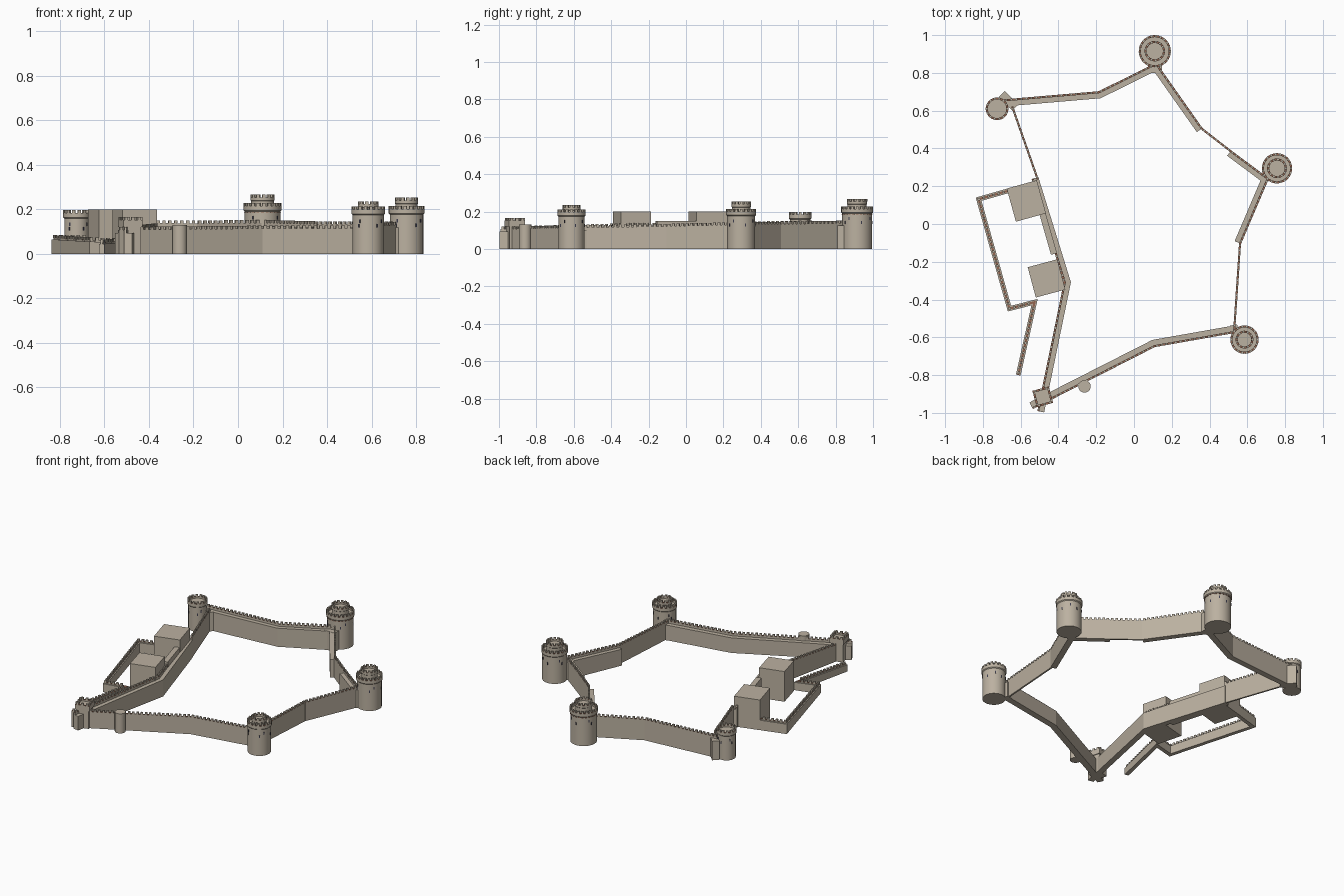
import bpy, bmesh, math
from mathutils import Vector, Matrix

if "Cube" in bpy.data.objects:
    bpy.data.objects.remove(bpy.data.objects["Cube"], do_unlink=True)


def material(name, rgb):
    m = bpy.data.materials.new(name)
    m.use_nodes = True
    m.diffuse_color = (*rgb, 1)
    m.node_tree.nodes["Principled BSDF"].inputs["Base Color"].default_value = (*rgb, 1)
    return m


MATS = [material("stone", (0.5, 0.44, 0.355)),
        material("brick", (0.3, 0.13, 0.08)),
        material("dark opening", (0.05, 0.05, 0.08))]
STONE, BRICK, DARK = 0, 1, 2
PAR = 0.011      # parapet thickness
NOTCH = 0.013    # merlon height
PITCH = 0.026    # merlon spacing


def finish(bm, name, smooth=False):
    bmesh.ops.recalc_face_normals(bm, faces=bm.faces)
    me = bpy.data.meshes.new(name)
    bm.to_mesh(me)
    bm.free()
    for m in MATS:
        me.materials.append(m)
    ob = bpy.data.objects.new(name, me)
    bpy.context.collection.objects.link(ob)
    if smooth:
        bpy.ops.object.select_all(action="DESELECT")
        ob.select_set(True)
        bpy.context.view_layer.objects.active = ob
        bpy.ops.object.shade_smooth_by_angle(angle=math.radians(35))
    return ob


def add_box(bm, centre, size, angle, mat=STONE):
    mx = (Matrix.Translation(centre) @ Matrix.Rotation(angle, 4, "Z")
          @ Matrix.Diagonal((*size, 1)))
    made = bmesh.ops.create_cube(bm, size=1, matrix=mx)
    for f in {f for v in made["verts"] for f in v.link_faces}:
        f.material_index = mat


def block(name, x, y, sx, sy, z0, z1, degrees):
    bm = bmesh.new()
    add_box(bm, (x, y, (z0 + z1) / 2), (sx, sy, z1 - z0), math.radians(degrees))
    return finish(bm, name)


def wall(name, pts, width, base=0.0, step=0.014, inset=0.0, closed=False):
    """Battlemented wall; pts follow the outer face, inside on the left, z = merlon top."""
    P = [Vector(p) for p in pts]
    n = len(P)
    segs = n if closed else n - 1
    normals = []
    for i in range(segs):
        d = P[(i + 1) % n] - P[i]
        normals.append(Vector((-d.y, d.x, 0)).normalized())
    bm = bmesh.new()
    rings = []
    for i, p in enumerate(P):
        a = normals[i - 1] if (i or closed) else normals[0]
        b = normals[i] if i < segs else normals[-1]
        mitre = (a + b) / (1 + a.dot(b))
        sill = p.z - NOTCH
        walk = sill - step
        prof = [(0, base), (0, sill), (PAR, sill)]
        if width > PAR:
            if inset:
                prof = [(0, base), (0, walk), (inset, walk), (inset, sill), (inset + PAR, sill)]
            prof += [(inset + PAR, walk), (width, walk), (width, base)]
        else:
            prof += [(PAR, base)]
        rings.append([bm.verts.new((p.x + mitre.x * o, p.y + mitre.y * o, z)) for o, z in prof])
    m = len(rings[0])
    sill_edge = 3 if inset else 1
    for i in range(segs):
        r, s = rings[i], rings[(i + 1) % n]
        for k in range(m):
            f = bm.faces.new((r[k], s[k], s[(k + 1) % m], r[(k + 1) % m]))
            f.material_index = BRICK if k == sill_edge else STONE
    if not closed:
        bm.faces.new(rings[0])
        bm.faces.new(rings[-1])
    # Merlons spaced evenly along every stretch
    for i in range(segs):
        a, b = P[i], P[(i + 1) % n]
        d = b - a
        count = max(2, round(d.length / PITCH))
        for k in range(count):
            c = a.lerp(b, (k + 0.5) / count) + normals[i] * (inset + PAR / 2)
            c.z -= NOTCH / 2
            add_box(bm, c, (PITCH * 0.55, PAR, NOTCH), math.atan2(d.y, d.x))
    return finish(bm, name)


def lathe(bm, x, y, prof, brick_edges=(), sides=40):
    rings = []
    for r, z in prof:
        rings.append([bm.verts.new((x + r * math.cos(math.tau * k / sides),
                                    y + r * math.sin(math.tau * k / sides), z))
                      for k in range(sides)])
    for i in range(len(rings) - 1):
        for k in range(sides):
            j = (k + 1) % sides
            f = bm.faces.new((rings[i][k], rings[i][j], rings[i + 1][j], rings[i + 1][k]))
            f.material_index = BRICK if i in brick_edges else STONE
    bm.faces.new(rings[0])
    bm.faces.new(rings[-1])


def around(bm, x, y, r, z, size, count, mat=STONE, start=0.0):
    for k in range(count):
        a = start + math.tau * k / count
        add_box(bm, (x + r * math.cos(a), y + r * math.sin(a), z), size, a, mat)


def drum(bm, x, y, r, z0, z1, lip, depth):
    """Round storey with an overhanging crenellated parapet."""
    sill = z1 - NOTCH
    body = r - lip
    lathe(bm, x, y, [(body, z0), (body, z1 - depth), (r, z1 - depth + lip), (r, sill),
                     (r - PAR, sill), (r - PAR, sill - 0.01)], brick_edges=(3,))
    count = round(math.tau * r / PITCH)
    around(bm, x, y, r - PAR / 2, z1 - NOTCH / 2, (PAR, PITCH * 0.55, NOTCH), count)


def round_tower(name, x, y, r, top, turret_r=0, turret_top=0):
    bm = bmesh.new()
    drum(bm, x, y, r, 0, top, 0.005, 0.038)
    if turret_r:
        drum(bm, x, y, turret_r, top - 0.03, turret_top, 0.003, 0.03)
    # Narrow openings on two levels
    slit = (0.004, 0.006, 0.016)
    around(bm, x, y, r - 0.005, top - 0.085, slit, 5, DARK, 0.3)
    around(bm, x, y, r - 0.005, top - 0.065, slit, 4, DARK, 1.0)
    return finish(bm, name, smooth=True)


# Round towers
round_tower("back_tower", 0.11, 0.915, 0.085, 0.228, 0.054, 0.267)
round_tower("left_tower", 0.757, 0.295, 0.08, 0.214, 0.052, 0.253)
round_tower("front_left_tower", 0.585, -0.612, 0.075, 0.212, 0.047, 0.236)
round_tower("back_right_tower", -0.725, 0.61, 0.06, 0.197)

# Brick course on the tallest tower
bm = bmesh.new()
around(bm, 0.11, 0.915, 0.081, 0.187, (0.004, 0.012, 0.003), 24, BRICK)
finish(bm, "brick_course")

# Small plain turret on the front wall
bm = bmesh.new()
lathe(bm, -0.262, -0.86, [(0.033, 0), (0.033, 0.13)], sides=24)
finish(bm, "wall_turret", smooth=True)

# Square corner tower with overhanging top
block("corner_tower_body", -0.483, -0.915, 0.078, 0.078, 0, 0.13, 15)
block("corner_tower_floor", -0.483, -0.915, 0.088, 0.088, 0.12, 0.143, 15)
turn = Matrix.Rotation(math.radians(15), 3, "Z")
corners = [turn @ Vector((0.045 * a, 0.045 * b, 0)) + Vector((-0.483, -0.915, 0.166))
           for a, b in ((-1, -1), (1, -1), (1, 1), (-1, 1))]
wall("corner_tower_parapet", corners, PAR, base=0.12, closed=True)

# Main curtain walls, anticlockwise; narrow stretches have no walkway
wall("front_wall", [(-0.535, -0.98, 0.12), (0.11, -0.652, 0.127), (0.535, -0.577, 0.127)], 0.04)
wall("left_wall_narrow", [(0.535, -0.577, 0.127), (0.567, -0.1, 0.135)], PAR)
wall("left_wall", [(0.567, -0.105, 0.135), (0.712, 0.235, 0.143)], 0.037)
wall("left_back_wall", [(0.70, 0.252, 0.146), (0.515, 0.39, 0.146)], 0.036)
wall("back_left_wall_narrow", [(0.515, 0.39, 0.146), (0.363, 0.508, 0.146)], PAR)
wall("back_left_wall", [(0.363, 0.508, 0.146), (0.125, 0.845, 0.152)], 0.037)
wall("back_wall", [(0.12, 0.855, 0.152), (-0.187, 0.703, 0.15), (-0.69, 0.66, 0.152)], 0.038)
wall("right_wall_narrow", [(-0.65, 0.62, 0.152), (-0.515, 0.235, 0.145)], PAR)
wall("right_wall", [(-0.542, 0.238, 0.145), (-0.372, -0.31, 0.138), (-0.512, -0.99, 0.12)], 0.037)

# Junction blocks where walls meet towers
block("back_junction", 0.112, 0.83, 0.075, 0.06, 0, 0.126, 0)
block("back_right_junction", -0.665, 0.652, 0.1, 0.045, 0, 0.126, -45)
block("left_junction", 0.695, 0.247, 0.05, 0.05, 0, 0.118, 20)
block("front_left_junction", 0.53, -0.555, 0.04, 0.04, 0, 0.1, 10)

# Gate houses and raised walk on the right side
block("rear_gate_house", -0.57, 0.122, 0.165, 0.182, 0, 0.2, 15.5)
block("front_gate_house", -0.463, -0.288, 0.162, 0.166, 0, 0.2, 15)
block("raised_walk", -0.455, -0.048, 0.033, 0.23, 0, 0.15, 16)

# Low outwork in front of the gate houses
wall("outwork", [(-0.655, 0.192, 0.085), (-0.838, 0.14, 0.084), (-0.668, -0.463, 0.074),
                 (-0.543, -0.431, 0.07), (-0.625, -0.797, 0.064)],
     0.025, step=0.006, inset=0.007)
